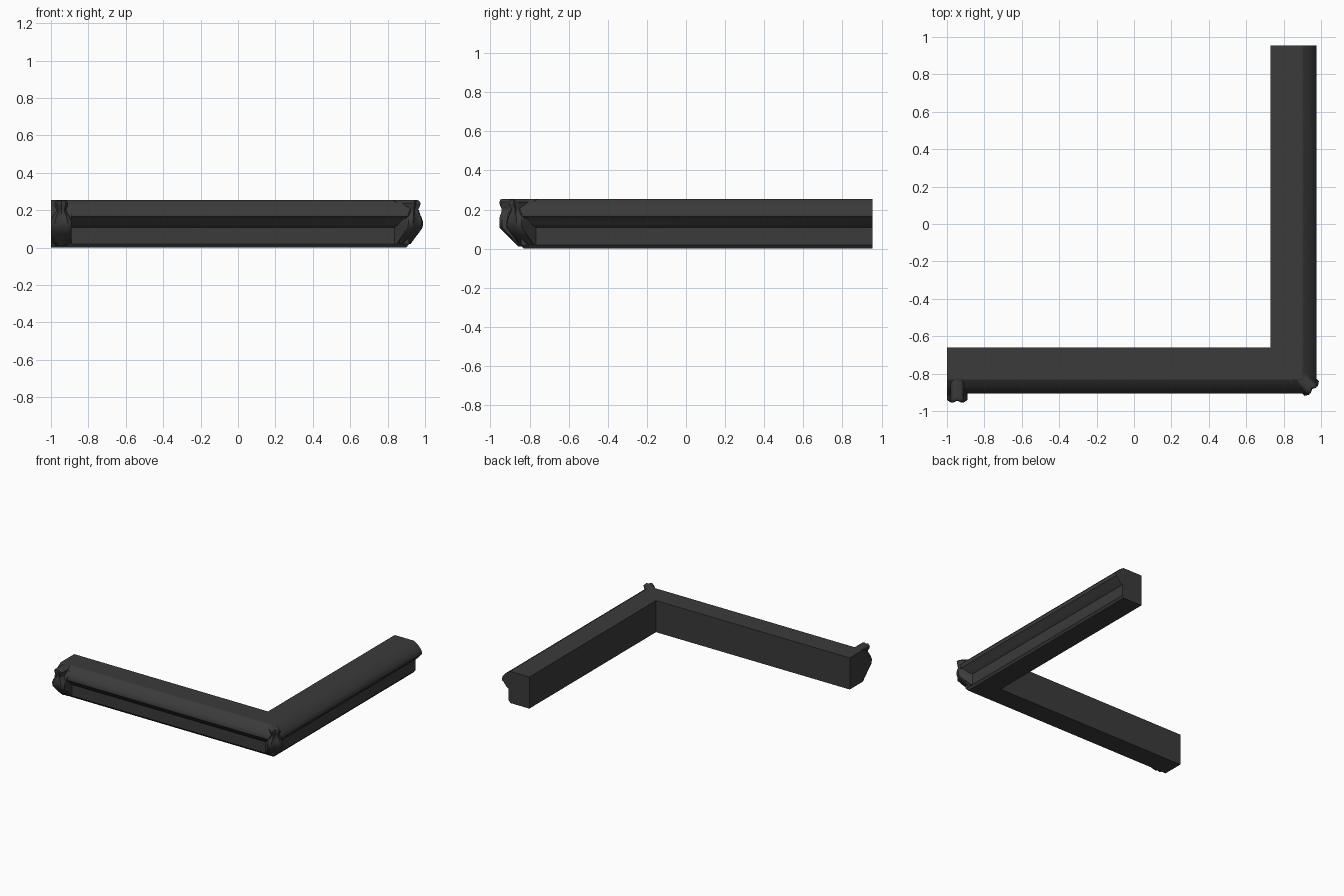
import bpy, bmesh, math
from mathutils import Vector, Matrix

old = bpy.data.objects.get("Cube")
if old:
    bpy.data.objects.remove(old)

COLOUR = (0.043, 0.043, 0.043, 1)
mat = bpy.data.materials.new("charcoal")
mat.use_nodes = True
mat.diffuse_color = COLOUR
bsdf = mat.node_tree.nodes["Principled BSDF"]
bsdf.inputs["Base Color"].default_value = COLOUR
bsdf.inputs["Roughness"].default_value = 0.7

INNER = Vector((0.73, -0.66, 0))     # inside corner of the two arms


def finish(name, bm, angle=32):
    bmesh.ops.recalc_face_normals(bm, faces=bm.faces)
    mesh = bpy.data.meshes.new(name)
    bm.to_mesh(mesh)
    bm.free()
    mesh.materials.append(mat)
    obj = bpy.data.objects.new(name, mesh)
    bpy.context.collection.objects.link(obj)
    bpy.ops.object.select_all(action='DESELECT')
    obj.select_set(True)
    bpy.context.view_layer.objects.active = obj
    bpy.ops.object.shade_smooth_by_angle(angle=math.radians(angle))
    return obj


def loft(rings):
    """Skin equal-length closed rings and cap both ends."""
    bm = bmesh.new()
    rows = [[bm.verts.new(p) for p in ring] for ring in rings]
    n = len(rows[0])
    for a, b in zip(rows, rows[1:]):
        for i in range(n):
            j = (i + 1) % n
            bm.faces.new((a[i], a[j], b[j], b[i]))
    bm.faces.new(rows[0])
    bm.faces.new(rows[-1])
    return bm


# Cornice: outward distance and height, swept around the mitred corner
cornice = [(0, 0), (0.17, 0), (0.184, 0.018), (0.184, 0.108), (0.204, 0.122),
           (0.226, 0.150), (0.244, 0.165), (0.245, 0.175), (0.236, 0.202),
           (0.207, 0.233), (0.172, 0.255), (0, 0.255)]
bm = loft([
    [(-1, INNER.y - d, z) for d, z in cornice],
    [(INNER.x + d, INNER.y - d, z) for d, z in cornice],
    [(INNER.x + d, 0.955, z) for d, z in cornice],
])
# Blunt the sharp corner where the bracket sits
diagonal = Vector((1, -1, 0)).normalized()
cut = bmesh.ops.bisect_plane(bm, geom=bm.verts[:] + bm.edges[:] + bm.faces[:],
                             plane_co=INNER + diagonal * 0.30,
                             plane_no=diagonal, clear_outer=True)
edges = [e for e in cut["geom_cut"] if isinstance(e, bmesh.types.BMEdge)]
bmesh.ops.holes_fill(bm, edges=edges, sides=0)
finish("cornice", bm)

# Brackets: a side-profiled block, and a wavy carved front
block = [(0.10, 0.02), (0.19, 0.02), (0.245, 0.075), (0.262, 0.12),
         (0.252, 0.18), (0.21, 0.232), (0.17, 0.253), (0.10, 0.253)]
# height, half width, front reach
carving = [(0.012, 0.030, 0.200), (0.035, 0.046, 0.222), (0.07, 0.052, 0.258),
           (0.107, 0.055, 0.293), (0.14, 0.055, 0.295), (0.165, 0.046, 0.292),
           (0.188, 0.030, 0.284), (0.205, 0.027, 0.284), (0.222, 0.036, 0.292),
           (0.238, 0.037, 0.295), (0.250, 0.028, 0.290), (0.254, 0.018, 0.280)]


def bracket(name, origin, angle, shift):
    """Local +x points outward, local y runs across the bracket."""
    place = Matrix.Translation(origin) @ Matrix.Rotation(angle, 4, 'Z')
    bm = loft([[(u + shift, w, z) for u, z in block] for w in (-0.054, 0.054)])
    bm.transform(place)
    finish(name + "_block", bm)
    rings = []
    for z, w, u in carving:
        f, b = u + shift, 0.12 + shift
        rings.append([(b, -w, z), (f - 0.014, -w, z), (f, -w * 0.6, z),
                      (f - 0.010, 0, z), (f, w * 0.6, z),
                      (f - 0.014, w, z), (b, w, z)])
    bm = loft(rings)
    bm.transform(place)
    finish(name + "_carving", bm, 40)


bracket("end_bracket", Vector((-0.945, INNER.y, 0)), -math.pi / 2, 0)
bracket("corner_bracket", INNER, -math.pi / 4, 0.03)
